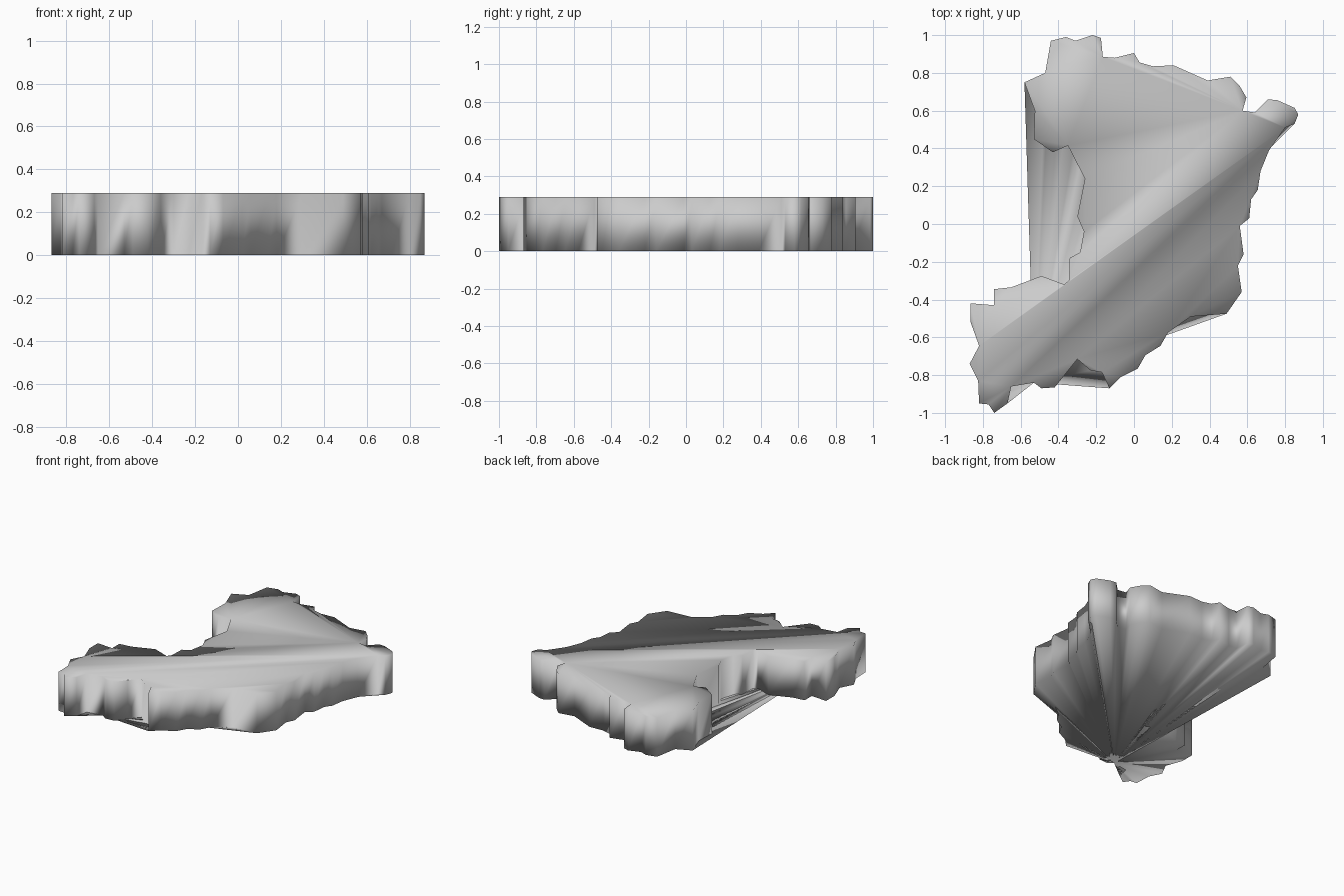
import bpy
import bmesh

HEIGHT = 0.29

# Ragged outline seen from above; the first point is the apex of the underside fan
OUTLINE = [
    (-.53, -.84), (-.65, -.86), (-.67, -.95), (-.74, -1), (-.77, -.955),
    (-.82, -.95), (-.825, -.83), (-.87, -.74), (-.82, -.645), (-.865, -.52),
    (-.865, -.42), (-.74, -.43), (-.74, -.345), (-.65, -.335), (-.49, -.275),
    (-.37, -.32), (-.345, -.3), (-.34, -.18), (-.285, -.15), (-.265, -.04),
    (-.3, .04), (-.26, .24), (-.35, .415), (-.43, .38), (-.53, .45),
    (-.525, .6), (-.58, .75), (-.47, .8), (-.44, .97), (-.36, .99),
    (-.31, .97), (-.22, 1), (-.175, .985), (-.165, .885), (-.1, .88),
    (0, .905), (.03, .855), (.1, .835), (.21, .84), (.39, .76),
    (.51, .78), (.56, .73), (.595, .67), (.575, .6), (.64, .59),
    (.71, .66), (.76, .655), (.85, .615), (.87, .58), (.85, .53),
    (.8, .51), (.715, .39), (.67, .28), (.655, .18), (.62, .13),
    (.61, .03), (.56, -.01), (.58, -.16), (.55, -.22), (.57, -.36),
    (.49, -.475), (.3, -.49), (.18, -.575), (.14, -.645), (.06, -.695),
    (.02, -.765), (-.07, -.81), (-.13, -.87), (-.17, -.785), (-.23, -.775),
    (-.3, -.715), (-.36, -.79), (-.42, -.865), (-.49, -.87),
]

bm = bmesh.new()
points = OUTLINE[::-1]                      # counter-clockwise from above
n = len(points)
apex = n - 1
low = [bm.verts.new((x, y, 0)) for x, y in points]
high = [bm.verts.new((x, y, HEIGHT)) for x, y in points]

# Side walls
for i in range(n):
    j = (i + 1) % n
    bm.faces.new((low[i], low[j], high[j], high[i]))

# Flat top cap
top = bm.faces.new(high)
bm.normal_update()
bmesh.ops.triangulate(bm, faces=[top], ngon_method='EAR_CLIP')

# Underside: a triangle fan that bridges the concave bays
for i in range(n - 2):
    bm.faces.new((low[apex], low[i + 1], low[i]))

for face in bm.faces:
    face.smooth = True
mesh = bpy.data.meshes.new("land_slab")
bm.to_mesh(mesh)
bm.free()
slab = bpy.data.objects.new("land_slab", mesh)
bpy.context.collection.objects.link(slab)
